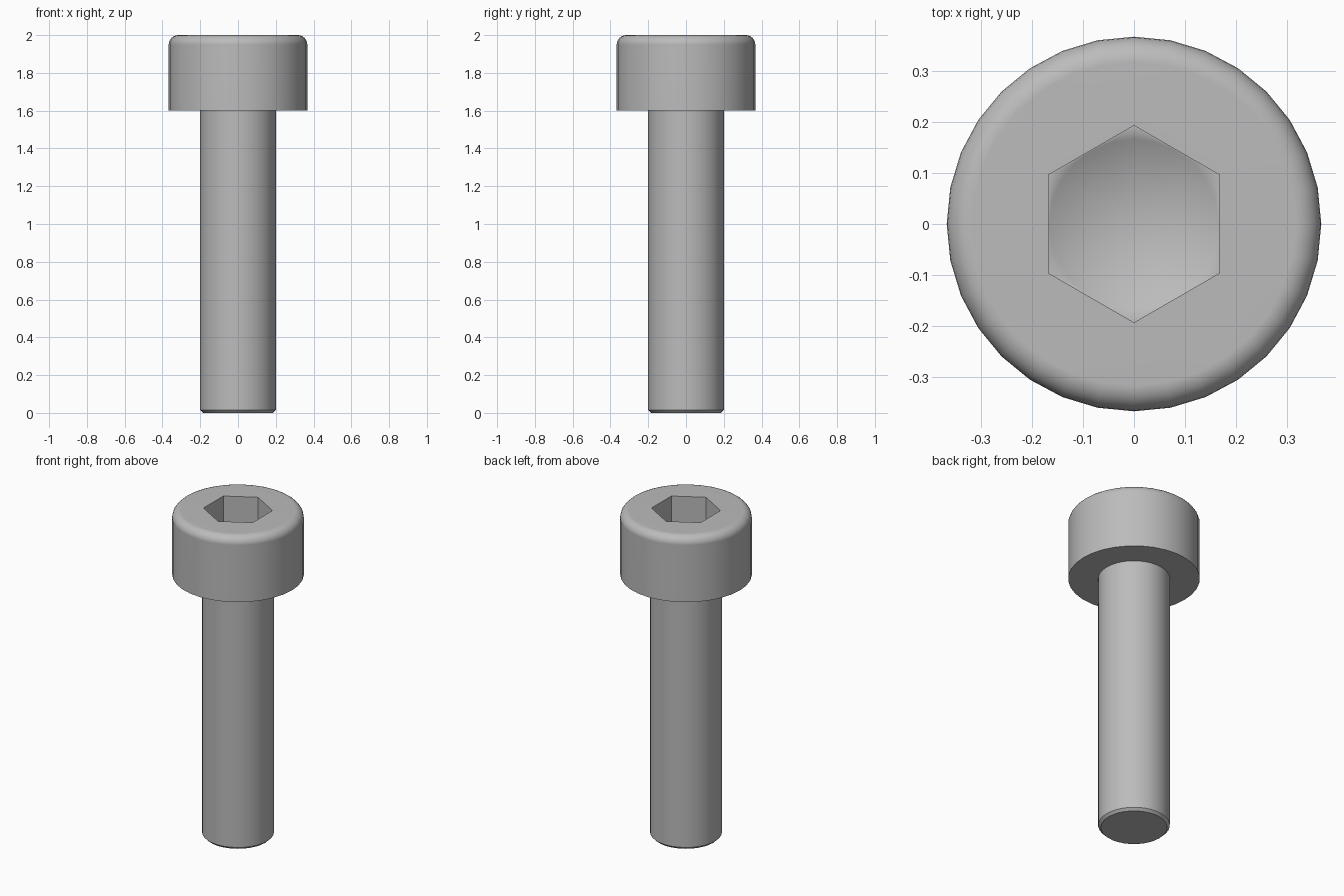
import bpy, bmesh
from math import sin, cos, pi, radians

cube = bpy.data.objects.get("Cube")
if cube:
    bpy.data.objects.remove(cube, do_unlink=True)

SEGMENTS = 32
HEAD_R, SHAFT_R, HEAD_Z, TOP_Z = 0.367, 0.2, 1.6, 2.0
FILLET, CHAMFER = 0.05, 0.015
HEX_R, CONE_R, FLOOR_Z, TIP_Z = 0.193, 0.166, 1.81, 1.715

steel = bpy.data.materials.new("steel_grey")
steel.use_nodes = True
colour = (0.5, 0.5, 0.5, 1)
steel.diffuse_color = colour
steel.node_tree.nodes["Principled BSDF"].inputs["Base Color"].default_value = colour


def ring(bm, r, z, n=SEGMENTS, start=0.0):
    return [bm.verts.new((r * cos(start + 2 * pi * i / n), r * sin(start + 2 * pi * i / n), z))
            for i in range(n)]


def bridge(bm, a, b):
    n = len(a)
    for i in range(n):
        j = (i + 1) % n
        bm.faces.new((a[i], a[j], b[j], b[i]))


def loft(bm, profile):
    rings = [ring(bm, r, z) for r, z in profile]
    for a, b in zip(rings, rings[1:]):
        bridge(bm, a, b)
    return rings


def loop_edges(bm, loop):
    edges = []
    for a, b in zip(loop, loop[1:] + loop[:1]):
        edges.append(bm.edges.get((a, b)) or bm.edges.new((a, b)))
    return edges


def fill_between(bm, outer, inner):
    bmesh.ops.triangle_fill(bm, use_beauty=True, normal=(0, 0, 1),
                            edges=loop_edges(bm, outer) + loop_edges(bm, inner))


def finish(bm, name):
    bmesh.ops.recalc_face_normals(bm, faces=bm.faces[:])
    mesh = bpy.data.meshes.new(name)
    bm.to_mesh(mesh)
    bm.free()
    mesh.materials.append(steel)
    obj = bpy.data.objects.new(name, mesh)
    bpy.context.collection.objects.link(obj)
    bpy.ops.object.select_all(action="DESELECT")
    obj.select_set(True)
    bpy.context.view_layer.objects.active = obj
    bpy.ops.object.shade_smooth_by_angle(angle=radians(30))
    # Keeps the flat faces flat beside the rounded rim
    weighted = obj.modifiers.new("weighted_normals", "WEIGHTED_NORMAL")
    weighted.keep_sharp = True


# Shaft with a chamfered tip, open where it meets the head
bm = bmesh.new()
rings = loft(bm, [(SHAFT_R - CHAMFER, 0), (SHAFT_R, CHAMFER), (SHAFT_R, HEAD_Z)])
bm.faces.new(rings[0])
finish(bm, "shaft")

# Head with a rounded upper rim
bm = bmesh.new()
steps = 6
rim = [(HEAD_R - FILLET + FILLET * cos(pi / 2 * i / steps),
        TOP_Z - FILLET + FILLET * sin(pi / 2 * i / steps)) for i in range(steps + 1)]
rings = loft(bm, [(SHAFT_R, HEAD_Z), (HEAD_R, HEAD_Z)] + rim)

# Hexagonal socket with a conical drilled bottom
hex_top = ring(bm, HEX_R, TOP_Z, 6, pi / 2)
hex_floor = ring(bm, HEX_R, FLOOR_Z, 6, pi / 2)
cone = ring(bm, CONE_R, FLOOR_Z, 24)
fill_between(bm, rings[-1], hex_top)
bridge(bm, hex_top, hex_floor)
fill_between(bm, hex_floor, cone)
tip = bm.verts.new((0, 0, TIP_Z))
for a, b in zip(cone, cone[1:] + cone[:1]):
    bm.faces.new((a, b, tip))
finish(bm, "head")
